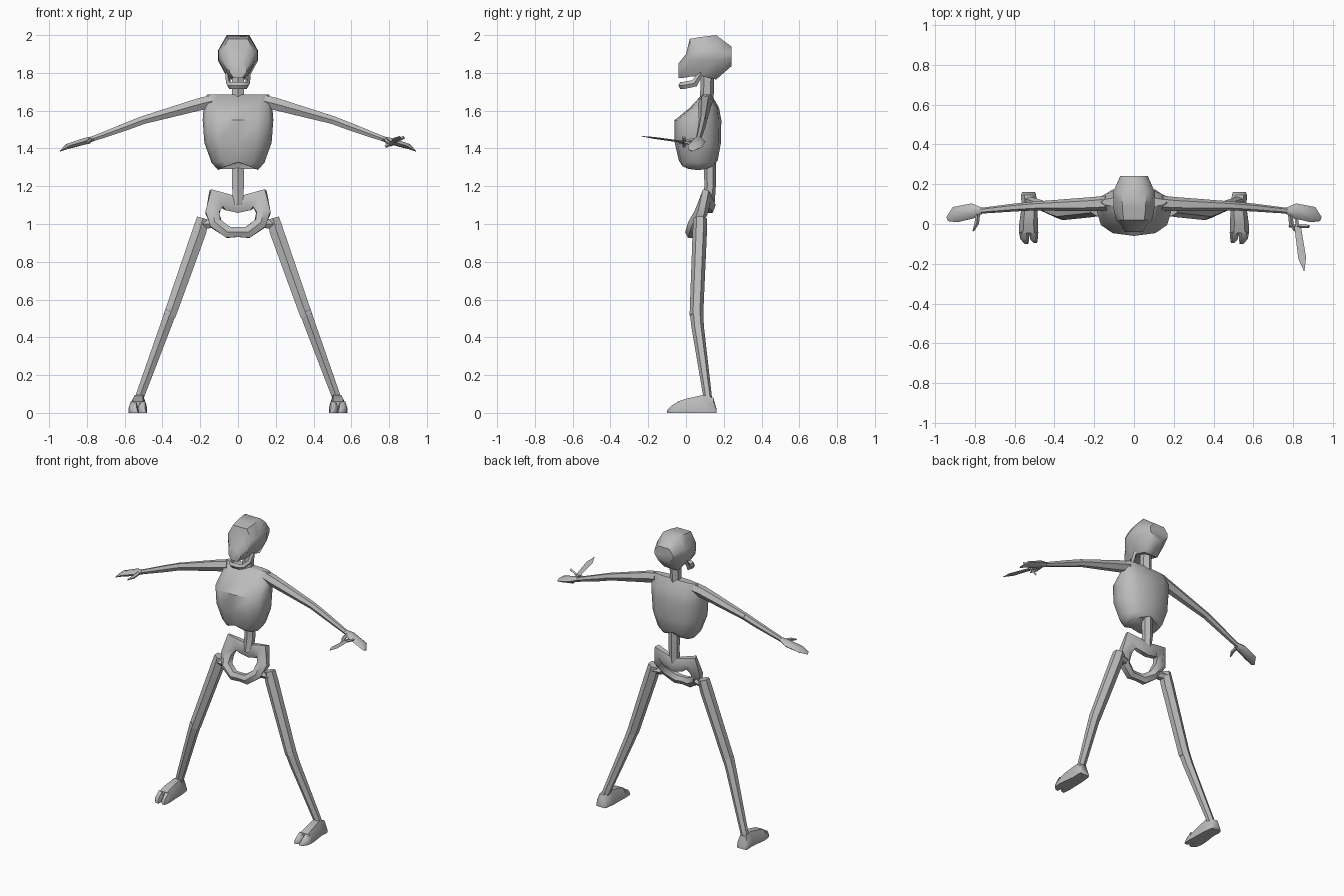
import bpy, bmesh, math
from mathutils import Vector

if "Cube" in bpy.data.objects:
    bpy.data.objects.remove(bpy.data.objects["Cube"])

bone = bpy.data.materials.new("bone_grey")
bone.use_nodes = True
GREY = (0.5, 0.5, 0.5, 1)
bone.diffuse_color = GREY
bone.node_tree.nodes["Principled BSDF"].inputs["Base Color"].default_value = GREY

X, Y, Z = Vector((1, 0, 0)), Vector((0, 1, 0)), Vector((0, 0, 1))


def loft(name, rings, closed=False, smooth=50):
    """Skin a list of equal point rings, capping the ends unless closed."""
    bm = bmesh.new()
    loops = [[bm.verts.new(p) for p in ring] for ring in rings]
    n = len(loops[0])
    pairs = list(zip(loops, loops[1:]))
    if closed:
        pairs.append((loops[-1], loops[0]))
    else:
        bm.faces.new(loops[0])
        bm.faces.new(loops[-1])
    for a, b in pairs:
        for i in range(n):
            j = (i + 1) % n
            bm.faces.new((a[i], a[j], b[j], b[i]))
    bmesh.ops.recalc_face_normals(bm, faces=bm.faces)
    mesh = bpy.data.meshes.new(name)
    bm.to_mesh(mesh)
    bm.free()
    mesh.materials.append(bone)
    mesh.shade_smooth()
    mesh.set_sharp_from_angle(angle=math.radians(smooth))
    obj = bpy.data.objects.new(name, mesh)
    bpy.context.collection.objects.link(obj)
    return obj


def tube(name, path, ref=Y, sides=6, closed=False):
    """Path rows: x, y, z, radius along ref, radius across ref."""
    pts = [Vector(p[:3]) for p in path]
    n, rings = len(pts), []
    for i, (c, p) in enumerate(zip(pts, path)):
        a = pts[i - 1] if closed or i else c
        b = pts[(i + 1) % n] if closed or i < n - 1 else c
        t = (b - a).normalized()
        u = (ref - t * ref.dot(t)).normalized()
        v = t.cross(u)
        angles = [2 * math.pi * k / sides for k in range(sides)]
        rings.append([c + u * p[3] * math.cos(g) + v * p[4] * math.sin(g) for g in angles])
    return loft(name, rings, closed)


def flip(path, s):
    return [(p[0] * s, *p[1:]) for p in path]


# Skull: sections from face to back (y, half width, bottom, top)
skull = []
for y, w, lo, hi in [(-.04, .045, 1.772, 1.85), (0, .068, 1.775, 1.9),
                     (.02, .09, 1.78, 1.98), (.08, .103, 1.785, 1.99),
                     (.16, .105, 1.765, 2), (.24, .07, 1.835, 1.94)]:
    h = hi - lo
    half = [(.5 * w, lo), (w, lo + .42 * h), (w, lo + .66 * h), (.57 * w, hi)]
    skull.append([(x, y, z) for x, z in half] + [(-x, y, z) for x, z in reversed(half)])
loft("skull", skull)

# Jaw: a U-shaped bar
side = [(.055, .08, 1.8, .012, .012), (.052, .045, 1.745, .02, .012),
        (.046, -.01, 1.734, .019, .012), (.028, -.03, 1.734, .019, .011)]
tube("jaw", side + flip(side[::-1], -1), ref=Z, sides=4)

# Neck and spine
tube("neck", [(0, .115, 1.82, .036, .036), (0, .11, 1.66, .036, .036)])
tube("spine", [(0, .125, 1.38, .034, .037), (0, .128, 1.2, .03, .036),
               (0, .115, 1.1, .036, .03)])

# Ribcage: rounded rings from the lobed bottom up to the collar
ribs = []
for z, w, front, back, notch in [(1.285, .105, -.03, .155, .042), (1.325, .14, -.038, .168, .012),
                                 (1.43, .178, -.06, .185, 0), (1.55, .187, -.06, .187, 0),
                                 (1.615, .182, .02, .175, 0), (1.685, .165, .085, .135, 0)]:
    ring = []
    for k in range(12):
        c, s = math.cos(k * math.pi / 6), math.sin(k * math.pi / 6)
        x = math.copysign(abs(c) ** .8, c)
        y = math.copysign(abs(s) ** .85, s)
        lift = notch * (1 - abs(x)) ** .8
        ring.append((w * x, (front + back) / 2 + (back - front) / 2 * y, z + lift))
    ribs.append(ring)
loft("ribcage", ribs)

# Pelvis: one closed loop, broad at the hips
half = [(.055, .12, 1.115, .03, .05), (.115, .105, 1.135, .032, .064),
        (.135, .08, 1.06, .035, .043), (.115, .045, 1, .036, .036),
        (.05, .025, .955, .03, .035)]
pelvis = [(0, .125, 1.1, .032, .048)] + half + [(0, .025, .957, .025, .03)] + flip(half[::-1], -1)
tube("pelvis", pelvis, closed=True)

# Limbs, mirrored
for s, tag in ((1, "left"), (-1, "right")):
    tube(tag + "_upper_arm", flip([(.14, .105, 1.65, .038, .036), (.2, .1, 1.635, .036, .038),
                                   (.51, .09, 1.548, .022, .024)], s))
    tube(tag + "_forearm", flip([(.5, .09, 1.551, .022, .025), (.6, .083, 1.513, .02, .023),
                                 (.785, .065, 1.445, .014, .015)], s))

    # Flat hand and thumb
    tube(tag + "_hand", flip([(.765, .066, 1.453, .016, .014), (.81, .066, 1.438, .038, .02),
                              (.9, .047, 1.412, .04, .016), (.938, .025, 1.388, .012, .003)], s))
    tube(tag + "_thumb", flip([(.785, .05, 1.445, .012, .012), (.79, .005, 1.435, .012, .012),
                               (.808, -.035, 1.425, .004, .004)], s), ref=Z, sides=5)

    # Leg bones
    tube(tag + "_hip_joint", flip([(.13, .065, 1.0, .03, .025), (.2, .075, 1.0, .035, .028)], s))
    tube(tag + "_thigh", flip([(.185, .075, 1.03, .036, .038), (.205, .073, .96, .038, .043),
                               (.362, .055, .515, .036, .037)], s))
    tube(tag + "_shin", flip([(.355, .055, .54, .036, .036), (.385, .062, .455, .033, .034),
                              (.53, .118, .06, .022, .026)], s))

    # Foot body and two split toes: rows of y, centre x, half width, height
    def foot_part(name, rows):
        rings = []
        for y, cx, w, h in rows:
            side = [(w, 0), (w, .45 * h), (.55 * w, h)]
            outline = side + [(-x, z) for x, z in reversed(side)]
            rings.append([(s * (cx + x), y, z) for x, z in outline])
        loft(name, rings)

    foot_part(tag + "_foot", [(.162, .53, .032, .02), (.145, .53, .038, .08), (.09, .525, .04, .095),
                              (0, .53, .047, .075), (-.045, .53, .049, .06)])
    foot_part(tag + "_inner_toe", [(-.04, .506, .025, .06), (-.08, .502, .018, .035),
                                   (-.095, .495, .008, .012)])
    foot_part(tag + "_outer_toe", [(-.04, .554, .025, .06), (-.075, .55, .022, .04),
                                   (-.1, .54, .01, .014)])

# Dagger held in the left hand
tube("dagger_handle", [(.81, .07, 1.42, .01, .01), (.822, -.015, 1.434, .01, .01)], ref=Z)
tube("dagger_guard", [(.78, -.01, 1.41, .008, .008), (.88, -.012, 1.46, .008, .008)], sides=4)
tube("dagger_blade", [(.822, -.01, 1.434, .006, .016), (.845, -.17, 1.456, .005, .02),
                      (.855, -.235, 1.465, .001, .002)], ref=Z, sides=4)
